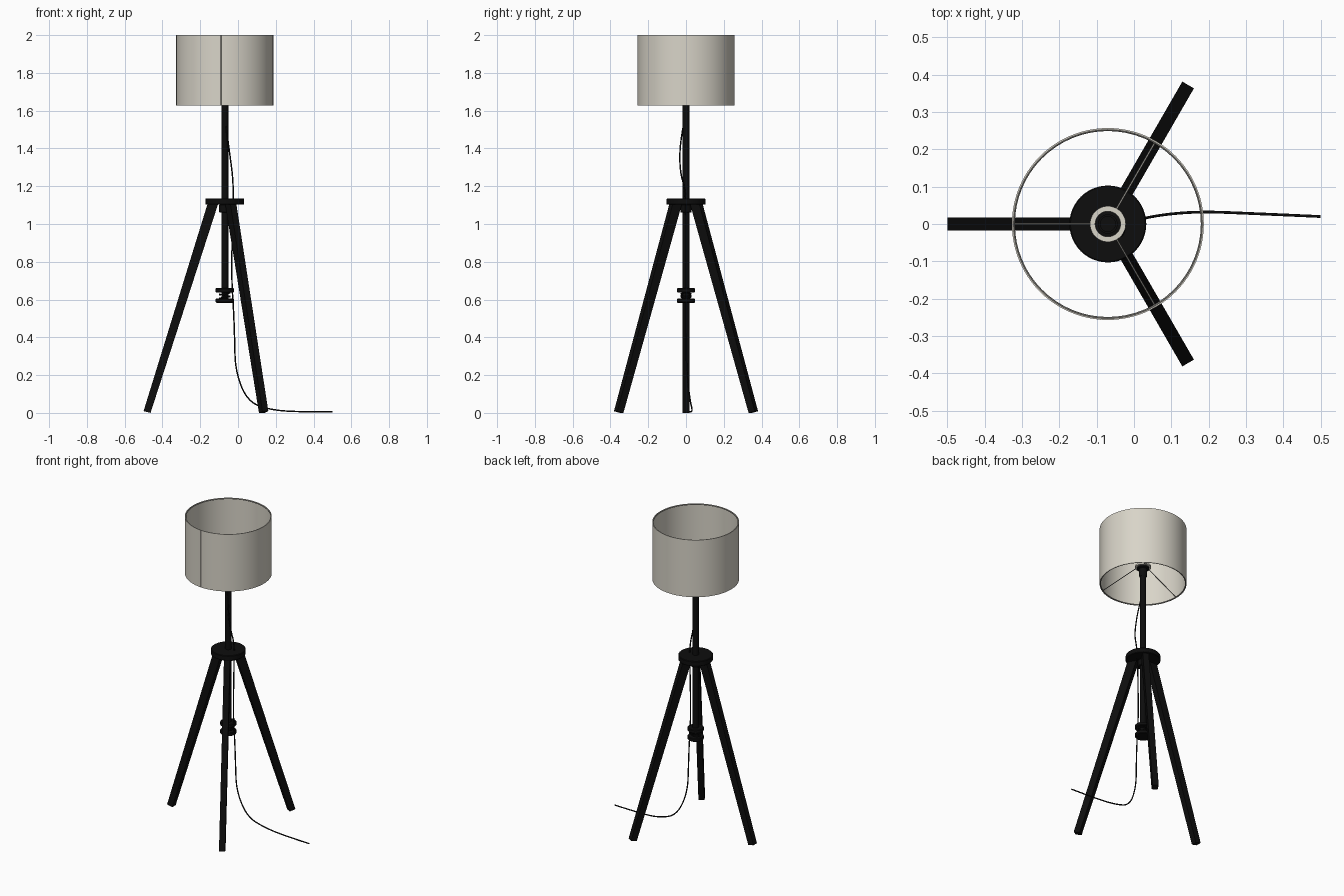
import bpy, bmesh, math
from mathutils import Vector

if "Cube" in bpy.data.objects:
    bpy.data.objects.remove(bpy.data.objects["Cube"])

CX = -0.07                      # lamp axis; the cable extends to the right of it
LEG_ANGLES = [math.radians(a) for a in (60, 180, 300)]

def material(name, rgb):
    m = bpy.data.materials.new(name)
    m.diffuse_color = (*rgb, 1)
    m.use_nodes = True
    m.node_tree.nodes["Principled BSDF"].inputs["Base Color"].default_value = m.diffuse_color
    return m

black = material("black", (0.004, 0.004, 0.004))
fabric = material("warm_white_fabric", (0.69, 0.66, 0.58))
metal = material("grey_metal", (0.32, 0.31, 0.28))

def finish(name, bm, mat, smooth=True):
    bmesh.ops.recalc_face_normals(bm, faces=bm.faces)
    me = bpy.data.meshes.new(name)
    bm.to_mesh(me)
    bm.free()
    me.materials.append(mat)
    ob = bpy.data.objects.new(name, me)
    bpy.context.collection.objects.link(ob)
    if smooth:
        bpy.ops.object.select_all(action='DESELECT')
        bpy.context.view_layer.objects.active = ob
        ob.select_set(True)
        bpy.ops.object.shade_smooth_by_angle(angle=math.radians(35))
    return ob

def lathe(name, profile, mat, n=48, closed=False):
    """Revolve (radius, z) points about the lamp axis."""
    bm = bmesh.new()
    rings = [[bm.verts.new((CX + r * math.cos(2 * math.pi * i / n),
                            r * math.sin(2 * math.pi * i / n), z))
              for i in range(n)] for r, z in profile]
    pairs = list(zip(rings, rings[1:]))
    if closed:
        pairs.append((rings[-1], rings[0]))
    else:
        bm.faces.new(rings[0])
        bm.faces.new(rings[-1])
    for a, b in pairs:
        for i in range(n):
            j = (i + 1) % n
            bm.faces.new((a[i], a[j], b[j], b[i]))
    return finish(name, bm, mat)

def disc(name, r, z0, z1, mat=black, b=0.003):
    return lathe(name, [(r - b, z0), (r, z0 + b), (r, z1 - b), (r - b, z1)], mat)

def tube(name, points, radius, mat, spline='NURBS'):
    cu = bpy.data.curves.new(name, 'CURVE')
    cu.dimensions = '3D'
    cu.bevel_depth = radius
    cu.bevel_resolution = 2
    cu.use_fill_caps = True
    s = cu.splines.new(spline)
    s.points.add(len(points) - 1)
    for p, co in zip(s.points, points):
        p.co = (*co, 1)
    if spline == 'NURBS':
        s.order_u = 3
        s.use_endpoint_u = True
        s.resolution_u = 8
    cu.materials.append(mat)
    ob = bpy.data.objects.new(name, cu)
    bpy.context.collection.objects.link(ob)
    return ob

def ring(name, R, z, r, mat):
    prof = [(R + r * math.cos(t * math.pi / 4), z + r * math.sin(t * math.pi / 4)) for t in range(8)]
    return lathe(name, prof, mat, 64, True)

# Shade: thin open drum with wire rims and an overlap seam at the front
lathe("lampshade", [(0.257, 1.627), (0.257, 2.0), (0.2545, 2.0), (0.2545, 1.627)], fabric, 96, True)
for name, z in (("upper_rim", 1.996), ("lower_rim", 1.631)):
    ring(name, 0.2525, z, 0.0035, metal)
tube("shade_seam", [(CX - 0.02, -0.2558, 1.63), (CX - 0.02, -0.2558, 1.998)], 0.0016, fabric, 'POLY')

# Spider fitting: three arms rising from the lower rim to the collar ring
for i, a in enumerate(LEG_ANGLES):
    d = Vector((math.cos(a), math.sin(a), 0))
    c = Vector((CX, 0, 0))
    tube(f"shade_arm_{i + 1}", [c + d * 0.253 + Vector((0, 0, 1.632)),
                               c + d * 0.045 + Vector((0, 0, 1.742))], 0.0025, metal, 'POLY')
lathe("fitting_ring", [(0.034, 1.738), (0.048, 1.738), (0.048, 1.748), (0.034, 1.748)], fabric, 48, True)

# Bulb holder: hollow cup on top of the pole
lathe("bulb_holder", [(0.02, 1.675), (0.023, 1.68), (0.025, 1.725), (0.036, 1.728), (0.036, 1.742),
                      (0.026, 1.744), (0.026, 1.775), (0.02, 1.775), (0.02, 1.72)], black)

# Pole, hub and lower cable spool
disc("pole", 0.0185, 0.59, 1.68)
disc("tripod_hub", 0.103, 1.102, 1.135)
disc("hub_collar", 0.03, 1.06, 1.103)
disc("spool_upper_disc", 0.048, 0.638, 0.66)
disc("spool_lower_disc", 0.048, 0.583, 0.605)

# Cable loops on the spool
for i, (z, tilt) in enumerate(((0.613, 0.006), (0.621, -0.008), (0.63, 0.005))):
    pts = [(CX + 0.028 * math.cos(t * math.pi / 12), 0.026 * math.sin(t * math.pi / 12),
            z + tilt * math.cos(t * math.pi / 12)) for t in range(25)]
    tube(f"cable_wrap_{i + 1}", pts, 0.0035, black, 'POLY')

# Tapered legs
for i, a in enumerate(LEG_ANGLES):
    d = Vector((math.cos(a), math.sin(a), 0))
    s = Vector((-d.y, d.x, 0)) * 0.018
    bm = bmesh.new()
    loops = []
    for r0, r1, z0, z1 in ((0.393, 0.430, 0.0, 0.009), (0.036, 0.092, 1.104, 1.104)):
        loops.append([bm.verts.new(Vector((CX, 0, z)) + d * r + s * k)
                      for r, z, k in ((r0, z0, -1), (r1, z1, -1), (r1, z1, 1), (r0, z0, 1))])
    for j in range(4):
        k = (j + 1) % 4
        bm.faces.new((loops[0][j], loops[0][k], loops[1][k], loops[1][j]))
    for l in loops:
        bm.faces.new(l)
    finish(f"leg_{i + 1}", bm, black, False)

# Power cable: leaves the pole, passes the hub and sweeps along the floor
tube("power_cable", [(-0.065, -0.012, 1.53), (-0.058, -0.022, 1.48), (-0.045, -0.034, 1.38),
                     (-0.03, -0.03, 1.27), (-0.025, -0.006, 1.19), (-0.027, 0, 1.1),
                     (-0.032, 0, 0.9), (-0.033, 0, 0.68), (-0.024, 0, 0.56), (-0.018, 0, 0.4),
                     (-0.014, 0.003, 0.22), (0.05, 0.022, 0.06), (0.17, 0.034, 0.016),
                     (0.32, 0.028, 0.005), (0.5, 0.02, 0.005)], 0.0038, black)
